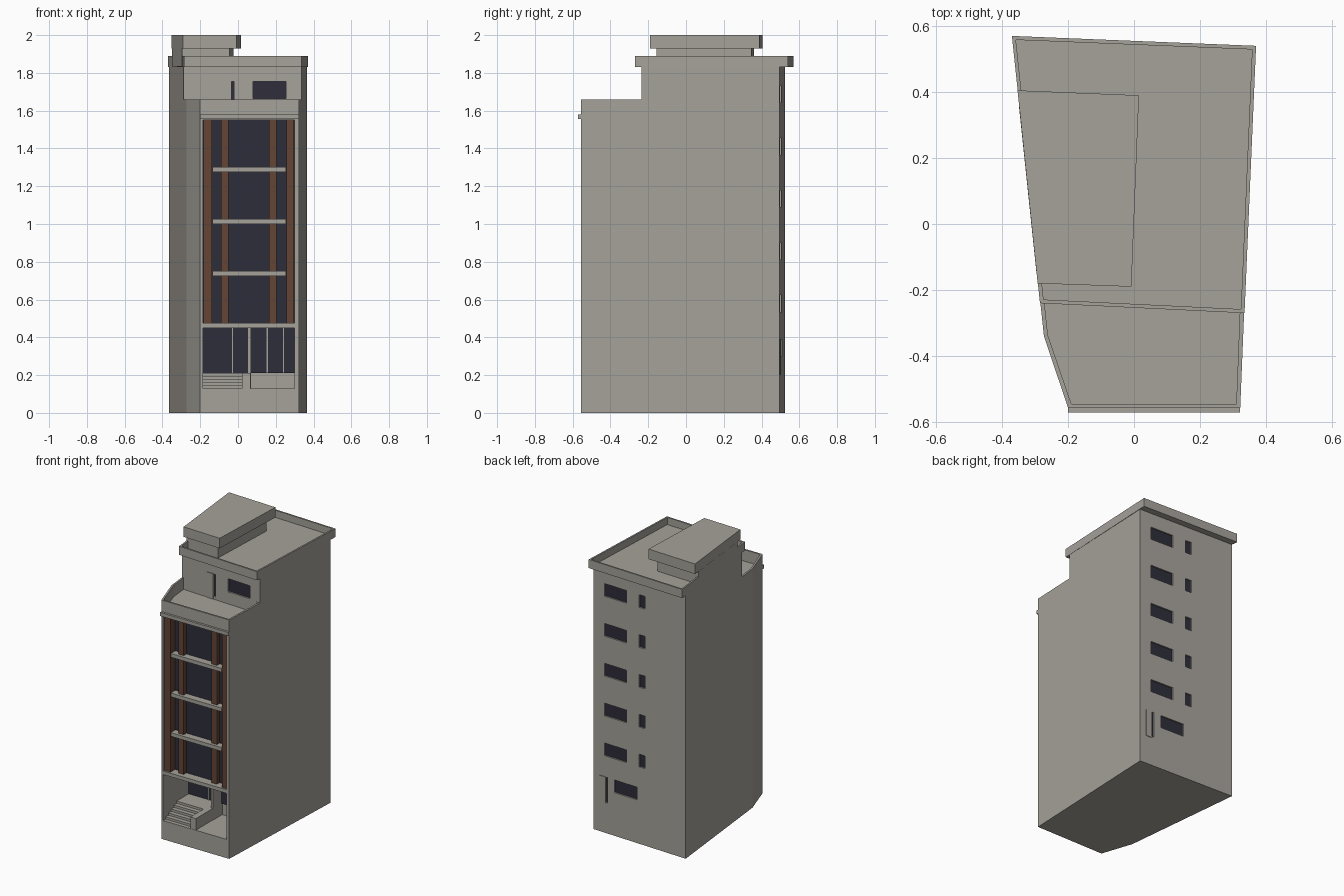
import bpy, bmesh
from mathutils import Vector

cube = bpy.data.objects.get("Cube")
if cube:
    bpy.data.objects.remove(cube, do_unlink=True)


def material(name, rgb):
    m = bpy.data.materials.new(name)
    m.use_nodes = True
    m.diffuse_color = (*rgb, 1)
    m.node_tree.nodes["Principled BSDF"].inputs["Base Color"].default_value = (*rgb, 1)
    return m


WALL = material("warm grey wall", (0.38, 0.36, 0.325))
GLASS = material("dark navy glass", (0.027, 0.026, 0.043))
BROWN = material("brown cladding", (0.125, 0.058, 0.035))


def prism(name, points, z0, z1, mat=WALL):
    """Extrude a flat outline from z0 up to z1."""
    bm = bmesh.new()
    face = bm.faces.new([bm.verts.new((x, y, z0)) for x, y in points])
    top = bmesh.ops.extrude_face_region(bm, geom=[face])["geom"]
    verts = [g for g in top if isinstance(g, bmesh.types.BMVert)]
    bmesh.ops.translate(bm, verts=verts, vec=(0, 0, z1 - z0))
    bmesh.ops.recalc_face_normals(bm, faces=bm.faces)
    mesh = bpy.data.meshes.new(name)
    bm.to_mesh(mesh)
    bm.free()
    mesh.materials.append(mat)
    ob = bpy.data.objects.new(name, mesh)
    bpy.context.collection.objects.link(ob)
    return ob


def box(name, x0, x1, y0, y1, z0, z1, mat=WALL):
    return prism(name, [(x0, y0), (x1, y0), (x1, y1), (x0, y1)], z0, z1, mat)


def wall_box(name, wall, x0, x1, z0, z1, inner, outer, mat=WALL):
    """Box lying along a slanted wall; inner and outer are depths along y."""
    a, b = Vector(wall[0]), Vector(wall[1])
    ys = [a.y + (b.y - a.y) * (x - a.x) / (b.x - a.x) for x in (x0, x1)]
    return prism(name, [(x0, ys[0] + outer), (x1, ys[1] + outer),
                        (x1, ys[1] + inner), (x0, ys[0] + inner)], z0, z1, mat)


def cut(target, cutter):
    cutter.hide_render = True
    mod = target.modifiers.new("cut", 'BOOLEAN')
    mod.operation = 'DIFFERENCE'
    mod.solver = 'EXACT'
    mod.object = cutter
    bpy.context.view_layer.objects.active = target
    bpy.ops.object.modifier_apply(modifier=mod.name)
    bpy.data.objects.remove(cutter, do_unlink=True)


def window(name, wall, x0, x1, z0, z1, side):
    """Cut a shallow opening and set glass in it; side is the outward y sign."""
    cut(body, wall_box("cutter", wall, x0, x1, z0, z1, -0.016 * side, 0.03 * side))
    wall_box(name, wall, x0, x1, z0, z1, -0.018 * side, -0.01 * side, GLASS)


# Main block with the set-back top floor and sunken terrace
BACK = [(0.365, 0.495), (-0.365, 0.525)]
UPPER = [(-0.5, -0.195), (0.5, -0.243)]
body = prism("building_body", [(-0.2, -0.557), (0.322, -0.557), *BACK, (-0.273, -0.34)], 0, 1.83)
cut(body, prism("cutter", [(-0.5, -0.8), (0.5, -0.8), UPPER[1], UPPER[0]], 1.66, 2))
cut(body, prism("cutter", [(-0.275, -0.2058), (-0.261, -0.337), (-0.19, -0.545),
                           (0.31, -0.545), (0.322, -0.2345)], 1.58, 1.75))

# Facade recess and entrance recess
cut(body, box("cutter", -0.185, 0.3, -0.7, -0.487, 0.475, 1.55))
cut(body, box("cutter", -0.185, 0.3, -0.7, -0.27, 0.13, 0.45))

# Rear windows, one pair per floor
for i in range(5):
    z = 0.535 + 0.277 * i
    window("rear_window", BACK, 0.105, 0.278, z, z + 0.088, 1)
    window("rear_small_window", BACK, -0.044, 0.003, z, z + 0.088, 1)
window("rear_ground_window", BACK, 0.02, 0.2, 0.3, 0.388, 1)
window("rear_door_glass", BACK, 0.255, 0.27, 0.21, 0.388, 1)
wall_box("rear_door", BACK, 0.272, 0.318, 0.2, 0.39, 0, 0.004)

# Terrace window and door
window("terrace_window", UPPER, 0.08, 0.255, 1.665, 1.755, -1)
window("terrace_door_glass", UPPER, -0.035, -0.02, 1.6, 1.755, -1)
wall_box("terrace_door", UPPER, -0.085, -0.037, 1.58, 1.757, 0, -0.004)

# Roof slab with parapet
roof = prism("roof_parapet", [(-0.37, 0.57), (0.37, 0.54), (0.335, -0.27), (-0.285, -0.24)], 1.83, 1.89)
cut(roof, prism("cutter", [(-0.358, 0.558), (0.358, 0.529), (0.324, -0.258), (-0.274, -0.229)], 1.84, 2))

# Rooftop room and its cap
prism("rooftop_room", [(-0.349, 0.36), (-0.025, 0.347), (-0.045, -0.155), (-0.296, -0.145)], 1.835, 1.93)
prism("rooftop_cap", [(-0.353, 0.405), (0.015, 0.39), (-0.008, -0.19), (-0.292, -0.18)], 1.93, 2)

# Front cornice
box("front_cornice", -0.2, 0.322, -0.572, -0.55, 1.555, 1.58)

# Facade glass, brown fins and floor bands
box("facade_glass", -0.185, 0.3, -0.495, -0.486, 0.475, 1.55, GLASS)
for x0, x1, y in [(-0.182, -0.138, -0.545), (0.257, 0.297, -0.545),
                  (-0.09, -0.05, -0.525), (0.165, 0.205, -0.525)]:
    box("facade_fin", x0, x1, y, -0.49, 0.475, 1.55, BROWN)
for z in (0.725, 1.0, 1.275):
    box("floor_band", -0.135, 0.255, -0.545, -0.49, z, z + 0.026)

# Entrance glazing and mullions
box("entrance_glass", -0.185, 0.3, -0.278, -0.268, 0.21, 0.45, GLASS)
for x in (-0.032, 0.152, 0.238):
    box("entrance_mullion", x, x + 0.006, -0.284, -0.27, 0.21, 0.45)

# Entrance steps, cheek wall and divider
for i in range(5):
    box("entrance_step", -0.185, 0.03, -0.53 + 0.03 * i, -0.269, 0.13, 0.146 + 0.016 * i)
box("stair_cheek_wall", 0.022, 0.065, -0.555, -0.269, 0.13, 0.21)
box("entrance_divider", 0.05, 0.068, -0.37, -0.269, 0.13, 0.45)
